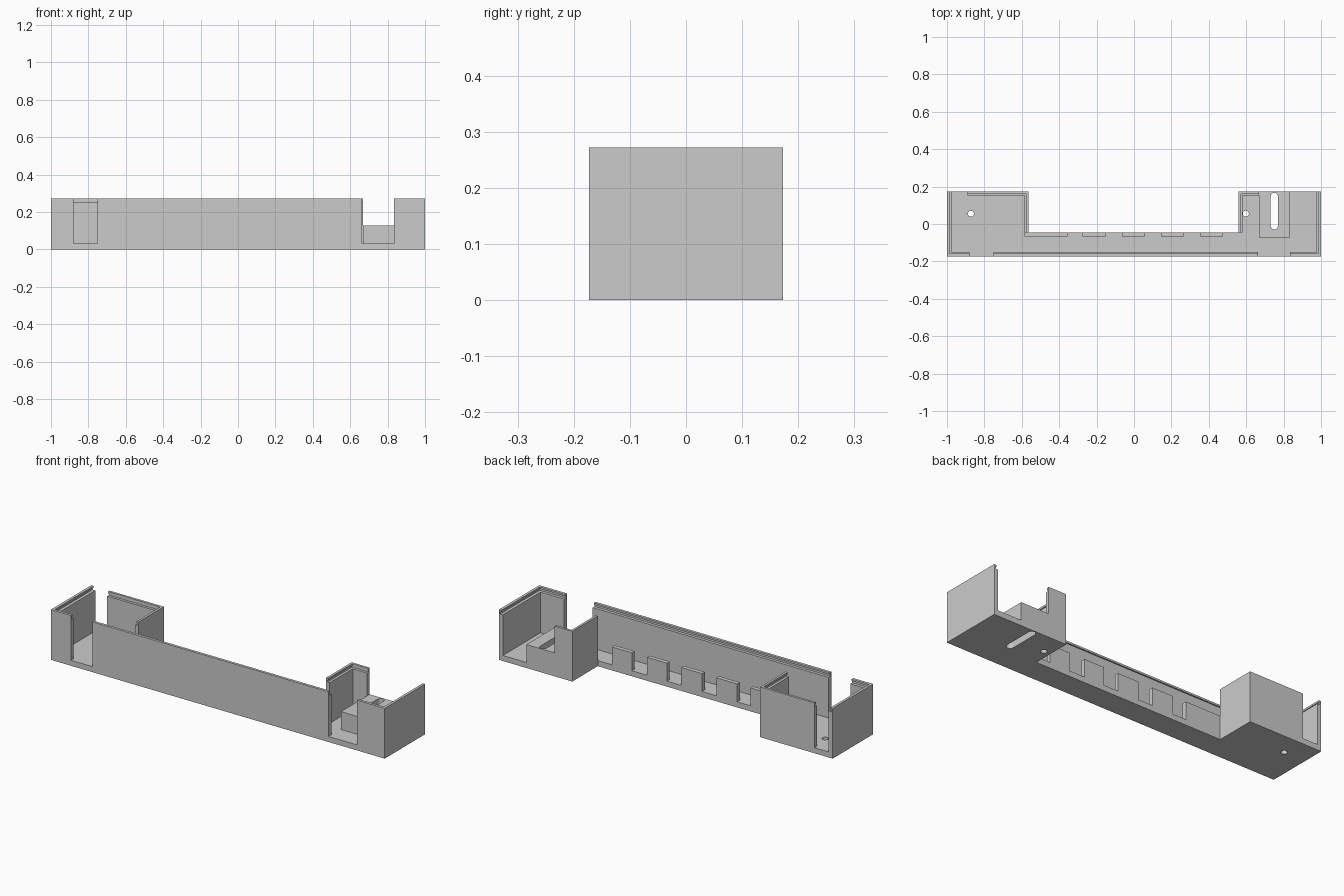
import bpy, bmesh, math
from mathutils import Vector

cube = bpy.data.objects.get("Cube")
if cube:
    bpy.data.objects.remove(cube, do_unlink=True)

FLOOR, LOW, TOP = 0.03, 0.127, 0.272
FRONT, BACK, MID = -0.173, 0.173, -0.045

grey = bpy.data.materials.new("plain_grey")
grey.use_nodes = True
colour = (0.6, 0.6, 0.6, 1)
grey.diffuse_color = colour
grey.node_tree.nodes["Principled BSDF"].inputs["Base Color"].default_value = colour


def finish(name, bm):
    bmesh.ops.recalc_face_normals(bm, faces=bm.faces)
    mesh = bpy.data.meshes.new(name)
    bm.to_mesh(mesh)
    bm.free()
    mesh.materials.append(grey)
    obj = bpy.data.objects.new(name, mesh)
    bpy.context.collection.objects.link(obj)
    return obj


def prism(name, outline, z0, z1):
    bm = bmesh.new()
    face = bm.faces.new([bm.verts.new((x, y, z0)) for x, y in outline])
    top = bmesh.ops.extrude_face_region(bm, geom=[face])["geom"]
    moved = [v for v in top if isinstance(v, bmesh.types.BMVert)]
    bmesh.ops.translate(bm, verts=moved, vec=(0, 0, z1 - z0))
    return finish(name, bm)


def box(name, x0, x1, y0, y1, z0, z1):
    return prism(name, [(x0, y0), (x1, y0), (x1, y1), (x0, y1)], z0, z1)


def wall(name, path, t):
    """Mitred wall with a snap lip; the inside lies left of the path."""
    profile = [(0, FLOOR), (0, TOP), (0.6 * t, TOP), (0.6 * t, 0.262),
               (0.35 * t, 0.262), (0.35 * t, 0.25), (t, 0.25), (t, FLOOR)]
    pts = [Vector(p) for p in path]
    normals = []
    for a, b in zip(pts, pts[1:]):
        d = (b - a).normalized()
        normals.append(Vector((-d.y, d.x)))
    bm = bmesh.new()
    rings = []
    for i, p in enumerate(pts):
        n0, n1 = normals[max(i - 1, 0)], normals[min(i, len(normals) - 1)]
        mitre = (n0 + n1) / (1 + n0.dot(n1))
        rings.append([bm.verts.new((*(p + mitre * o), z)) for o, z in profile])
    for r0, r1 in zip(rings, rings[1:]):
        for j in range(len(profile)):
            k = (j + 1) % len(profile)
            bm.faces.new((r0[j], r0[k], r1[k], r1[j]))
    bm.faces.new(rings[0])
    bm.faces.new(rings[-1])
    return finish(name, bm)


def stadium(x, y0, y1, r, steps=12):
    arc = [math.pi * i / steps for i in range(steps + 1)]
    upper = [(x + r * math.cos(a), y1 + r * math.sin(a)) for a in arc]
    lower = [(x - r * math.cos(a), y0 - r * math.sin(a)) for a in arc]
    return upper + lower


def circle(x, y, r, n=24):
    return [(x + r * math.cos(math.tau * i / n), y + r * math.sin(math.tau * i / n))
            for i in range(n)]


def cut(obj, cutter):
    mod = obj.modifiers.new("cut", "BOOLEAN")
    mod.operation = "DIFFERENCE"
    mod.solver = "EXACT"
    mod.object = cutter
    cutter.hide_render = True
    cutter.hide_set(True)


# U-shaped floor plate
floor = prism("floor_plate", [(-1, FRONT), (1, FRONT), (1, BACK), (0.56, BACK),
                              (0.56, MID), (-0.565, MID), (-0.565, BACK), (-1, BACK)],
              0, FLOOR)

# Raised block in the left bay
block = box("slotted_block", 0.667, 0.835, -0.072, BACK, FLOOR, LOW)

# Screw holes and the long slot
slot = prism("slot_cutter", stadium(0.75, -0.01, 0.148, 0.019), -0.1, 0.2)
cut(floor, slot)
cut(block, slot)
for side, x in (("left", 0.598), ("right", -0.872)):
    cut(floor, prism(side + "_hole_cutter", circle(x, 0.055, 0.016), -0.1, 0.1))

# Lipped walls
wall("right_end_wall", [(-1, BACK), (-1, FRONT), (-0.88, FRONT)], 0.024)
wall("front_wall", [(-0.75, FRONT), (0.663, FRONT)], 0.024)
wall("left_end_wall", [(0.835, FRONT), (1, FRONT), (1, BACK)], 0.024)
wall("left_bay_wall", [(0.667, BACK), (0.56, BACK), (0.56, MID)], 0.021)
wall("right_bay_wall", [(-0.565, MID), (-0.565, BACK), (-0.89, BACK)], 0.021)

# Low retaining tabs along the middle
for i, (x0, x1) in enumerate([(-0.586, -0.355), (-0.275, -0.15), (-0.065, 0.06),
                              (0.145, 0.265), (0.355, 0.475)]):
    box(f"retaining_tab_{i + 1}", x0, x1, -0.068, MID, FLOOR, LOW)
